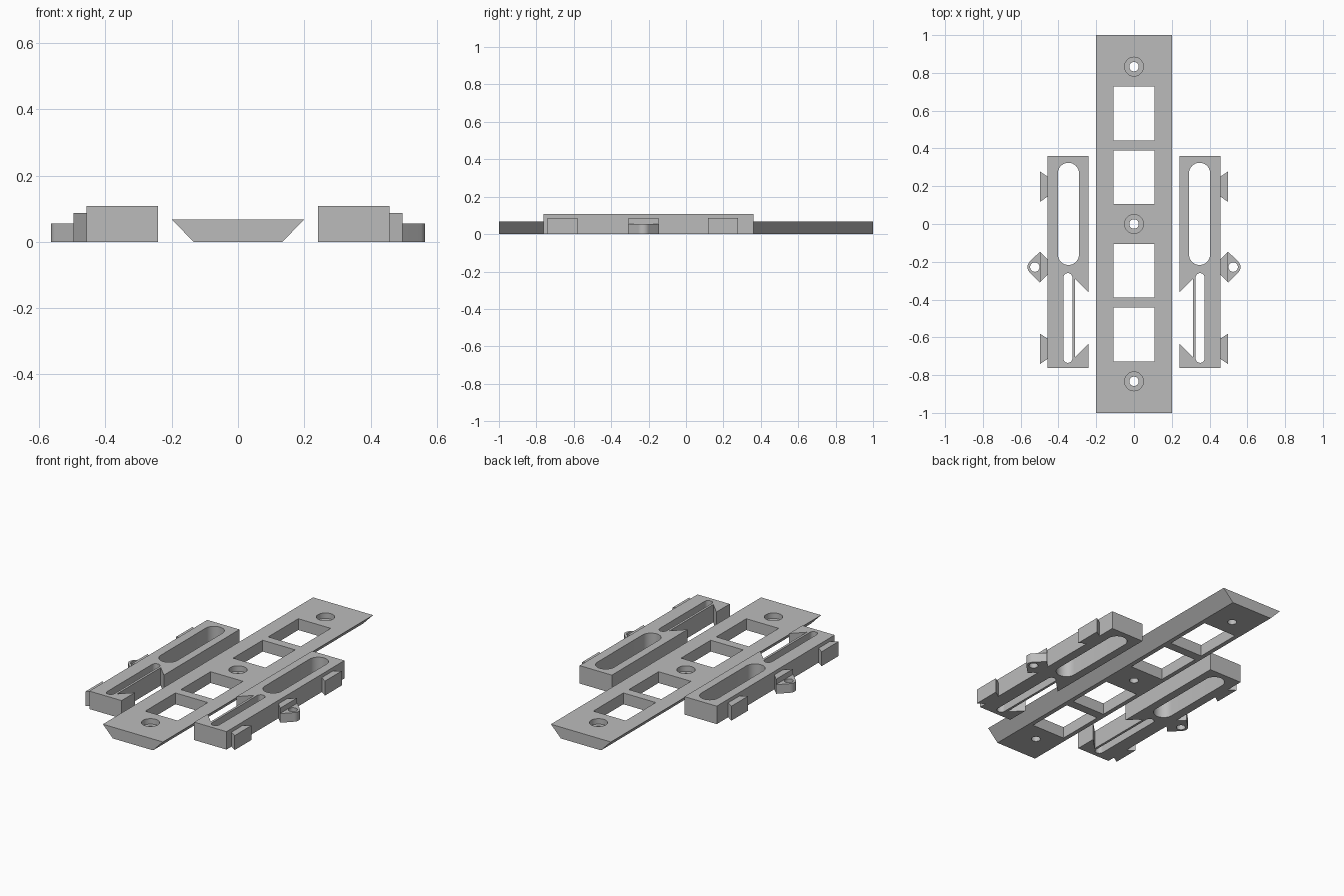
import bpy, bmesh
from math import sin, cos, pi
from mathutils import Matrix

cube = bpy.data.objects.get("Cube")
if cube:
    bpy.data.objects.remove(cube, do_unlink=True)

grey = bpy.data.materials.new("plain grey")
grey.use_nodes = True
COLOR = (0.5, 0.5, 0.5, 1)
grey.diffuse_color = COLOR
grey.node_tree.nodes["Principled BSDF"].inputs["Base Color"].default_value = COLOR


def prism(name, outline, z0, z1):
    """Extrude a flat outline from z0 up to z1."""
    bm = bmesh.new()
    base = bm.faces.new([bm.verts.new((x, y, z0)) for x, y in outline])
    top = bmesh.ops.extrude_face_region(bm, geom=[base])["geom"]
    bmesh.ops.translate(bm, vec=(0, 0, z1 - z0),
                        verts=[g for g in top if isinstance(g, bmesh.types.BMVert)])
    bmesh.ops.recalc_face_normals(bm, faces=bm.faces)
    mesh = bpy.data.meshes.new(name)
    bm.to_mesh(mesh)
    bm.free()
    mesh.materials.append(grey)
    obj = bpy.data.objects.new(name, mesh)
    bpy.context.collection.objects.link(obj)
    return obj


def arc(cx, cy, r, a0, a1, n=20):
    return [(cx + r * cos(a0 + (a1 - a0) * i / n), cy + r * sin(a0 + (a1 - a0) * i / n))
            for i in range(n + 1)]


def circle(cx, cy, r):
    return arc(cx, cy, r, 0, 2 * pi, 40)[:-1]


def rect(x0, x1, y0, y1):
    return [(x0, y0), (x1, y0), (x1, y1), (x0, y1)]


def slot(x0, x1, y0, y1):
    r, cx = (x1 - x0) / 2, (x0 + x1) / 2
    return arc(cx, y1 - r, r, 0, pi) + arc(cx, y0 + r, r, pi, 2 * pi)


def cut(obj, outline, z0=-0.1, z1=0.2):
    """Cut a prism shaped opening and drop the cutter."""
    cutter = prism("cutter", outline, z0, z1)
    mod = obj.modifiers.new("cut", "BOOLEAN")
    mod.operation, mod.solver, mod.object = "DIFFERENCE", "EXACT", cutter
    bpy.context.view_layer.objects.active = obj
    bpy.ops.object.modifier_apply(modifier=mod.name)
    bpy.data.objects.remove(cutter, do_unlink=True)


def smooth(obj):
    bpy.ops.object.select_all(action="DESELECT")
    obj.select_set(True)
    bpy.context.view_layer.objects.active = obj
    bpy.ops.object.shade_smooth_by_angle(angle=pi / 6)


# Central dovetail rail: section drawn flat, then stood along y
RAIL_TOP = 0.068
rail = prism("centre_rail", [(-0.134, 0), (0.134, 0), (0.2, RAIL_TOP), (-0.2, RAIL_TOP)], -1, 1)
rail.data.transform(Matrix.Rotation(pi / 2, 4, "X"))
for s in (-1, 1):
    for y0, y1 in ((0.107, 0.389), (0.442, 0.728)):
        cut(rail, rect(-0.108, 0.108, *sorted((s * y0, s * y1))))
# Counterbored screw holes
for y in (-0.833, 0, 0.833):
    cut(rail, circle(0, y, 0.05), 0.035)
    cut(rail, circle(0, y, 0.025))
smooth(rail)

# Side carriers, one on each side of the rail
for side, s in (("left", 1), ("right", -1)):
    def flip(outline):
        return [(s * x, y) for x, y in outline]

    # Body with a dovetail notch on its inner side
    body = prism(side + "_carrier", flip([
        (0.242, -0.762), (0.457, -0.762), (0.457, 0.36), (0.242, 0.36),
        (0.242, -0.36), (0.312, -0.29), (0.312, -0.705), (0.242, -0.635)]), 0, 0.108)
    cut(body, flip(slot(0.291, 0.403, -0.217, 0.324)))
    cut(body, flip(slot(0.326, 0.374, -0.735, -0.26)))
    smooth(body)

    # Flared clips on the outer side
    for label, y, inset in (("back", 0.198, 0.027), ("middle", -0.228, 0.04), ("front", -0.661, 0.027)):
        prism(f"{side}_{label}_clip", flip([
            (0.457, y - 0.08 + inset), (0.497, y - 0.08),
            (0.497, y + 0.08), (0.457, y + 0.08 - inset)]), 0, 0.087)

    # Rounded ear with a pin hole on the middle clip
    ear = prism(side + "_ear", flip(
        [(0.497, -0.311)] + arc(0.525, -0.228, 0.039, -pi / 4, pi / 4) + [(0.497, -0.145)]), 0, 0.055)
    cut(ear, flip(circle(0.525, -0.228, 0.025)))
    smooth(ear)
